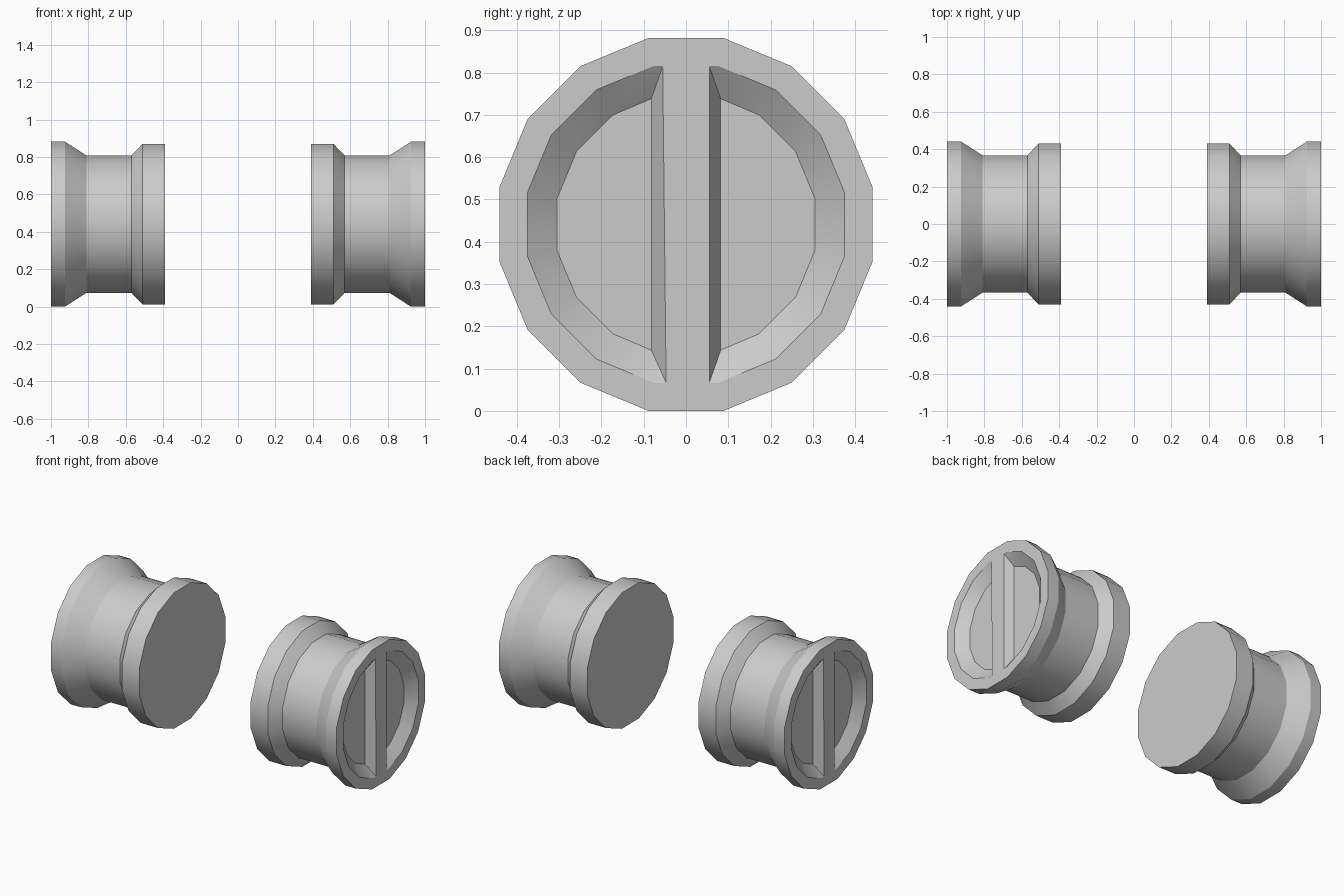
import bpy, bmesh
from math import cos, sin, pi, radians

if "Cube" in bpy.data.objects:
    bpy.data.objects.remove(bpy.data.objects["Cube"])

SIDES = 16
CENTRE_Z = 0.441
FLOOR_X = 0.947
# (x, apothem) from the inner face to the outer rim
PROFILE = [(0.39, 0.43), (0.51, 0.43), (0.57, 0.367),
           (0.81, 0.367), (0.925, 0.441), (1.0, 0.441)]


def ring_point(i, apothem):
    a = (i + 0.5) * 2 * pi / SIDES
    r = apothem / cos(pi / SIDES)
    return r * cos(a), r * sin(a)


def make_wheel(name, turn):
    bm = bmesh.new()

    def vert(x, y, z):
        return bm.verts.new((x, y, z))

    # lathed body with flanges
    rings = [[vert(x, *ring_point(i, r)) for i in range(SIDES)] for x, r in PROFILE]
    for a, b in zip(rings, rings[1:]):
        for i in range(SIDES):
            j = (i + 1) % SIDES
            bm.faces.new((a[i], a[j], b[j], b[i]))
    bm.faces.new(rings[0])
    outer = rings[-1]

    # outer rim and two sunken halves, split by a central bar
    bar_loop = []
    for side, start in ((1, -4), (-1, 4)):
        idx = [(start + k) % SIDES for k in range(8)]
        rim = [vert(1.0, *ring_point(i, 0.375)) for i in idx]
        for k in range(7):
            bm.faces.new((outer[idx[k]], outer[idx[k + 1]], rim[k + 1], rim[k]))
        floor = [vert(FLOOR_X, *ring_point(i, 0.305)) for i in idx[1:-1]]
        low_y = 0.055 if side > 0 else 0.047
        bar_y = (low_y, 0.055) if side > 0 else (0.055, low_y)
        first = vert(1.0, side * bar_y[0], -side * 0.374)
        last = vert(1.0, side * bar_y[1], side * 0.374)
        f_first = vert(FLOOR_X, side * 0.082, -side * 0.297)
        f_last = vert(FLOOR_X, side * 0.082, side * 0.297)
        floor = [f_first] + floor + [f_last]
        for k in range(7):
            bm.faces.new((rim[k], rim[k + 1], floor[k + 1], floor[k]))
        bm.faces.new((first, rim[0], f_first))
        bm.faces.new((rim[-1], last, f_last))
        bm.faces.new((last, first, f_first, f_last))
        bm.faces.new(floor)
        bar_loop += [outer[idx[0]], rim[0], first, last, rim[-1], outer[idx[-1]]]
    bm.faces.new(bar_loop)

    bmesh.ops.recalc_face_normals(bm, faces=bm.faces)
    mesh = bpy.data.meshes.new(name)
    bm.to_mesh(mesh)
    bm.free()
    ob = bpy.data.objects.new(name, mesh)
    ob.location.z = CENTRE_Z
    ob.rotation_euler.z = turn
    bpy.context.collection.objects.link(ob)
    bpy.ops.object.select_all(action='DESELECT')
    ob.select_set(True)
    bpy.context.view_layer.objects.active = ob
    bpy.ops.object.shade_smooth_by_angle(angle=radians(29))


make_wheel("right_wheel", 0)
make_wheel("left_wheel", pi)
